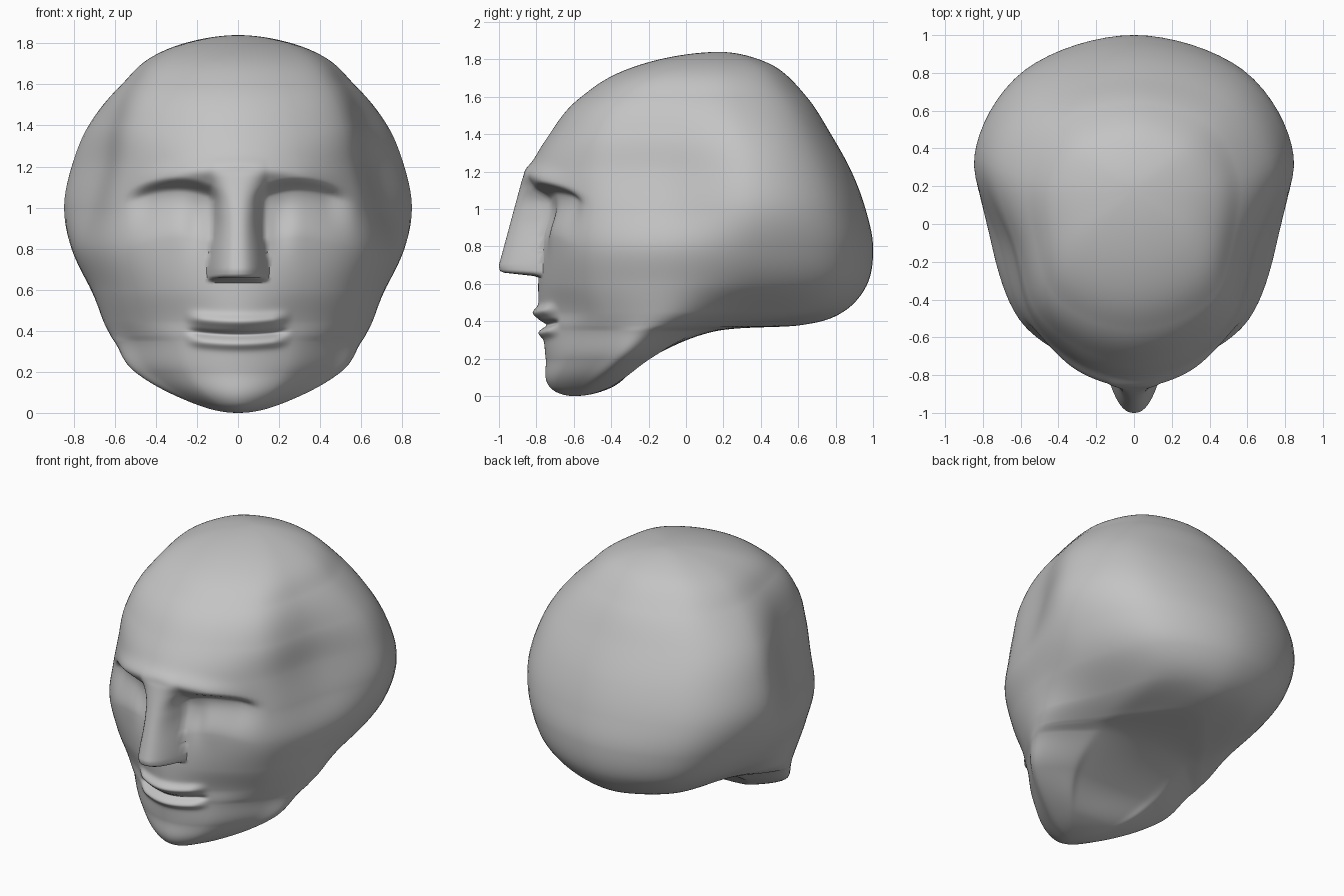
import bpy, bmesh
from mathutils import Vector

if "Cube" in bpy.data.objects:
    bpy.data.objects.remove(bpy.data.objects["Cube"])

# Horizontal sections: z, front y, cheek corner x/y, widest x/y, back y
SECTIONS = [
    (.05, -.73, .19, -.58, .18, -.42, -.39),
    (.2, -.75, .42, -.46, .34, -.2, -.2),
    (.345, -.765, .5, -.41, .4, .02, .15),
    (.38, -.775, .518, -.41, .43, .14, .62),
    (.45, -.785, .545, -.42, .51, .28, .84),
    (.6, -.79, .575, -.47, .68, .36, .97),
    (.8, -.78, .61, -.5, .8, .36, 1),
    (1, -.79, .59, -.49, .845, .36, .96),
    (1.2, -.83, .55, -.49, .81, .34, .885),
    (1.4, -.73, .52, -.46, .725, .3, .775),
    (1.6, -.56, .44, -.36, .56, .24, .645),
    (1.77, -.25, .28, -.13, .34, .21, .46),
]
CHIN, CROWN = Vector((0, -.6, 0)), Vector((0, .18, 1.84))
RING_STEPS = [24, 12, 8, 8, 8, 8]
LEVEL_STEPS = 22


def step(lo, hi, v):
    t = max(0, min(1, (v - lo) / (hi - lo)))
    return t * t * (3 - 2 * t)


def bump(v, centre, width):
    return 2.718 ** -(((v - centre) / width) ** 2)


def hermite(b, c, m, n, t):
    return b + m * t + (3 * (c - b) - 2 * m - n) * t * t + (2 * (b - c) + m + n) * t ** 3


def spline(a, b, c, d, t):
    return hermite(b, c, (c - a) / 2, (d - b) / 2, t)


def rise(a, b, c, d, t):
    """Spline that follows height, so unevenly spaced sections stay smooth."""
    h = c.z - b.z
    u = (spline(a.z, b.z, c.z, d.z, t) - b.z) / h
    return hermite(b, c, (c - a) * (h / (c.z - a.z)), (d - b) * (h / (d.z - b.z)), u)


def mirror(p):
    return Vector((-p.x, p.y, p.z))


def flip(pole, pts):
    return [Vector((-p.x, 2 * pole.y - p.y, p.z)) for p in pts]


def section(row):
    z, f, bx, by, dx, dy, back = row
    cheek = .27 + .1 * bump(z, .48, .13)
    side = 1.19 + .05 * bump(z, .72, .25)
    round_back = .72 - .3 * bump(z, .38, .045)
    pts = [(0, f), (.55 * bx, f + cheek * (by - f)), (bx, by),
           (side * bx, (by + dy) / 2 - .04 * step(.3, .7, z)), (dx, dy),
           (.7 * dx, dy + round_back * (back - dy)), (0, back)]
    return [Vector((x, y, z)) for x, y in pts]


def face_features(p):
    """Push the smooth head in or out along y for brow, sockets, lips and nose."""
    a, y, z = abs(p.x), p.y, p.z
    if y > -.3:
        return p
    # brow ridge
    y -= .033 * bump(z, 1.19 - .35 * a * a, .055) * (1 - step(.3, .55, a))
    # eye sockets, sharp under the brow and fading into the cheek
    under = 1.15 - 1.2 * (a - .3) ** 2 - z
    y += (.06 * step(0, .07, under) * (1 - step(.06, .3, under))
          * step(.06, .15, a) * (1 - step(.42, .58, a)))
    # hollow beside the nose
    y += .025 * bump(a, .2, .06) * bump(z, .92, .12)
    # lips
    m = z - .3 * a * a
    y += ((.03 * bump(m, .38, .018) - .035 * bump(m, .445, .03)
           - .025 * bump(m, .335, .025)) * (1 - step(.17, .27, a)))
    # nose
    ridge = -1 + .27 * max(0, z - .7) + 6 * max(0, .7 - z) ** 2
    half = .12 + .03 * (1 - step(.68, .95, z)) + .02 * step(1, 1.15, z)
    amount = ((1 - min(1, a / half) ** 2.3) * step(.635, .665, z)
              * (1 - step(1.15, 1.25, z)))
    y += amount * min(0, ridge - y)
    return Vector((p.x, y, z))


# Loft the sections from chin to crown
levels = [[CHIN] * 7] + [section(r) for r in SECTIONS] + [[CROWN] * 7]
levels = [flip(CHIN, levels[1])] + levels + [flip(CROWN, levels[-2])]
rings = []
spans = len(levels) - 3
for i in range(spans):
    inner = 0 < i < spans - 1
    for s in range(LEVEL_STEPS + (i == spans - 1)):
        t = s / LEVEL_STEPS
        k = [(rise if inner and j < 5 else spline)(
            *[levels[i + n][j] for n in range(4)], t) for j in range(7)]
        k = [mirror(k[1])] + k + [mirror(k[5])]
        half = []
        for j, count in enumerate(RING_STEPS):
            half += [spline(*k[j:j + 4], n / count) for n in range(count)]
        half = [face_features(p) for p in half + [k[7]]]
        rings.append(half + [mirror(p) for p in half[-2:0:-1]])

bm = bmesh.new()
grid = [[bm.verts.new(p) for p in ring] for ring in rings]
for lower, upper in zip(grid, grid[1:]):
    n = len(lower)
    for j in range(n):
        bm.faces.new((lower[j], lower[(j + 1) % n], upper[(j + 1) % n], upper[j]))
bmesh.ops.remove_doubles(bm, verts=bm.verts, dist=.0002)
bmesh.ops.recalc_face_normals(bm, faces=bm.faces)
mesh = bpy.data.meshes.new("head")
bm.to_mesh(mesh)
bm.free()

head = bpy.data.objects.new("head", mesh)
bpy.context.collection.objects.link(head)
grey = bpy.data.materials.new("clay grey")
grey.diffuse_color = (.55, .55, .55, 1)
grey.use_nodes = True
grey.node_tree.nodes["Principled BSDF"].inputs["Base Color"].default_value = grey.diffuse_color
mesh.materials.append(grey)
bpy.context.view_layer.objects.active = head
head.select_set(True)
bpy.ops.object.shade_smooth_by_angle(angle=.9)
